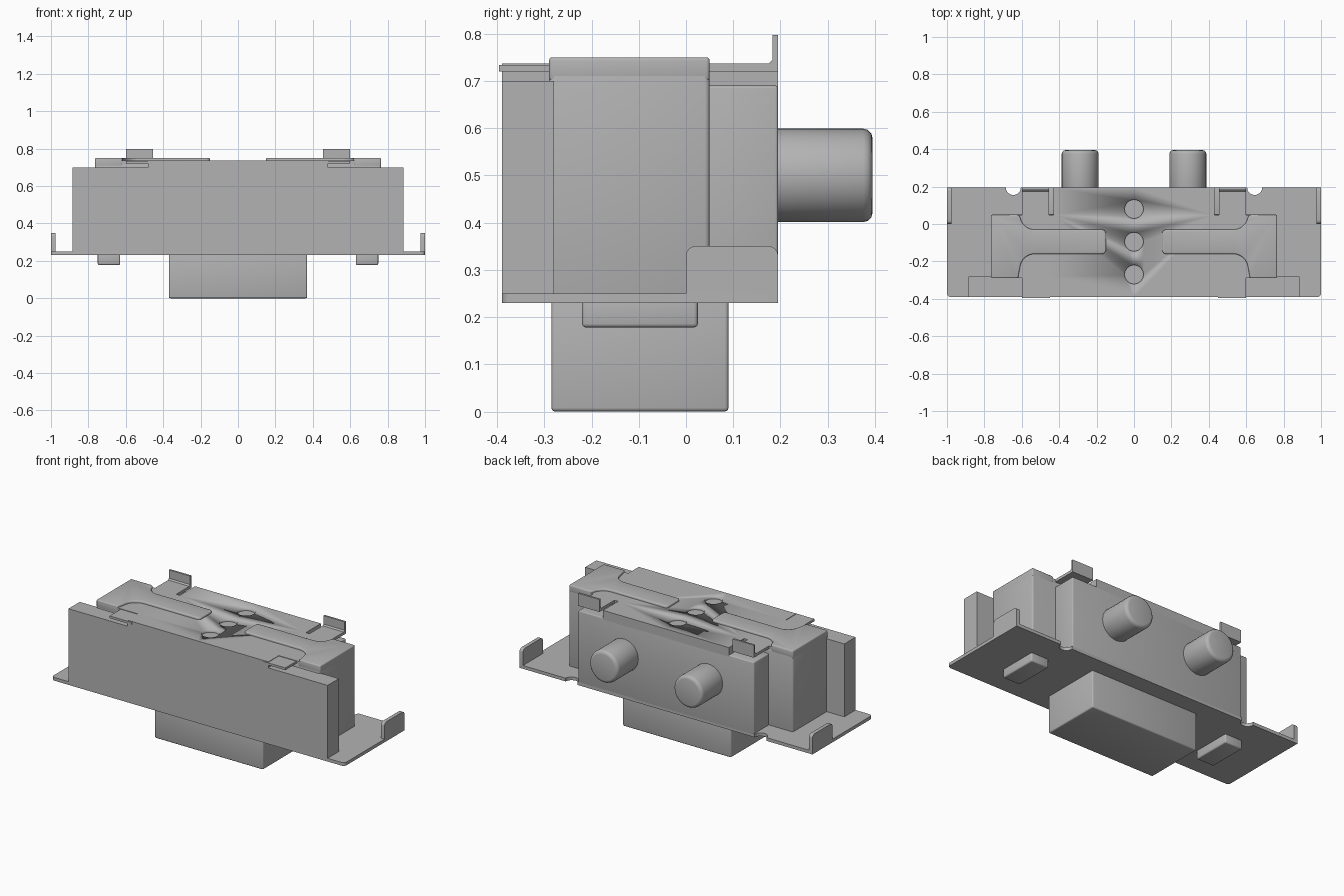
import bpy
import bmesh
from math import sin, cos, pi, radians
from mathutils import Vector

cube = bpy.data.objects.get("Cube")
if cube:
    bpy.data.objects.remove(cube, do_unlink=True)

grey = bpy.data.materials.new("plain grey")
grey.use_nodes = True
grey.diffuse_color = (0.45, 0.45, 0.45, 1)
grey.node_tree.nodes["Principled BSDF"].inputs["Base Color"].default_value = grey.diffuse_color


def arc(cx, cy, r, start, end, steps=8):
    """Points along an arc, angles in degrees."""
    angles = [radians(start + (end - start) * i / steps) for i in range(steps + 1)]
    return [(cx + r * cos(a), cy + r * sin(a)) for a in angles]


def both_sides(half):
    """Close an outline that runs from front to back on the +x side."""
    return half + [(-x, y) for x, y in reversed(half) if x > 0]


def prism(name, outline, lo, hi, axis="z", bevel=0.0, mirror=False):
    """Extrude an outline from lo to hi along an axis, rounding its sharp edges."""
    place = {"x": lambda a, b, d: (d, a, b),
             "y": lambda a, b, d: (a, d, b),
             "z": lambda a, b, d: (a, b, d)}[axis]
    bm = bmesh.new()
    face = bm.faces.new([bm.verts.new(place(a, b, lo)) for a, b in outline])
    top = bmesh.ops.extrude_face_region(bm, geom=[face])["geom"]
    moved = [v for v in top if isinstance(v, bmesh.types.BMVert)]
    bmesh.ops.translate(bm, verts=moved, vec=Vector(place(0, 0, hi - lo)))
    bmesh.ops.recalc_face_normals(bm, faces=bm.faces)
    if bevel:
        sharp = [e for e in bm.edges if e.calc_face_angle(0) > radians(40)]
        bmesh.ops.bevel(bm, geom=sharp, offset=bevel, segments=3, profile=0.5,
                        affect="EDGES", clamp_overlap=True)
    mesh = bpy.data.meshes.new(name)
    bm.to_mesh(mesh)
    bm.free()
    mesh.materials.append(grey)
    obj = bpy.data.objects.new(name, mesh)
    bpy.context.collection.objects.link(obj)
    bpy.ops.object.select_all(action="DESELECT")
    obj.select_set(True)
    bpy.context.view_layer.objects.active = obj
    bpy.ops.object.shade_smooth_by_angle(angle=radians(35))
    if mirror:
        # Mirror across the object's origin at x = 0
        obj.modifiers.new("other side", "MIRROR")
    return obj


def box(name, x0, x1, y0, y1, z0, z1, bevel=0.0, mirror=False):
    return prism(name, [(x0, y0), (x1, y0), (x1, y1), (x0, y1)], z0, z1,
                 bevel=bevel, mirror=mirror)


FRONT, BACK = -0.39, 0.195

# Mounting plate with a round notch on each side of the back edge
plate = ([(0, FRONT)] + arc(0.98, FRONT + 0.02, 0.02, -90, 0, 4)
         + [(1, BACK), (0.71, BACK)] + arc(0.645, BACK, 0.04, 0, -180, 10)
         + [(0.58, BACK), (0, BACK)])
prism("mounting_plate", both_sides(plate), 0.23, 0.25)

# Upturned end tabs
tab = ([(0, 0.23), (BACK, 0.23)] + arc(BACK - 0.02, 0.33, 0.02, 0, 90, 4)
       + arc(0.02, 0.33, 0.02, 90, 180, 4))
prism("end_tab", tab, 0.977, 1, axis="x", mirror=True)

# Stepped housing
box("front_housing", -0.885, 0.885, FRONT, -0.28, 0.24, 0.70)
box("middle_housing", -0.765, 0.765, -0.29, 0.05, 0.24, 0.72, bevel=0.01)
box("rear_housing", -0.6, 0.6, 0.03, BACK, 0.24, 0.69, bevel=0.006)

# Housing lid, cut back under the clips
lid = [(0, FRONT), (0.48, FRONT), (0.48, -0.288), (0.66, -0.288),
       (0.66, 0.048), (0.43, 0.048), (0.43, BACK), (0, BACK)]
cover = prism("housing_lid", both_sides(lid), 0.68, 0.737)

# Three shallow round holes along the centre of the lid
cutter = prism("hole_cutter", arc(0, -0.27, 0.05, 0, 352.5, 47), 0.722, 0.8)
row = cutter.modifiers.new("row", "ARRAY")
row.count = 3
row.use_relative_offset = False
row.use_constant_offset = True
row.constant_offset_displace = (0, 0.175, 0)
cutter.hide_render = True
cutter.display_type = "WIRE"
cutter.hide_set(True)
holes = cover.modifiers.new("holes", "BOOLEAN")
holes.operation = "DIFFERENCE"
holes.solver = "EXACT"
holes.object = cutter

# Raised T-shaped ribs on top
rib = ([(0.765, -0.29), (0.765, 0.05), (0.62, 0.05)]
       + arc(0.53, 0.05, 0.08, -10, -90)
       + arc(0.17, -0.05, 0.02, 90, 180, 4)
       + arc(0.17, -0.14, 0.02, 180, 270, 4)
       + arc(0.53, -0.24, 0.08, 90, 10) + [(0.62, -0.29)])
prism("top_rib", rib, 0.70, 0.75, bevel=0.007, mirror=True)

# Front clips and upturned rear clips
box("front_clip", 0.45, 0.6, -0.396, -0.28, 0.72, 0.734, mirror=True)
rear = [(0.04, 0.72), (BACK, 0.72), (BACK, 0.797), (0.183, 0.797),
        (0.183, 0.745), (0.175, 0.737), (0.04, 0.737)]
prism("rear_clip", rear, 0.455, 0.6, axis="x", mirror=True)

# Rear pegs
prism("rear_peg", arc(0.288, 0.5, 0.099, 0, 348.75, 31), 0.15, 0.395,
      axis="y", bevel=0.02, mirror=True)

# Lower block and feet
box("lower_block", -0.37, 0.37, -0.285, 0.09, 0, 0.24, bevel=0.008)
box("foot", 0.63, 0.75, -0.22, 0.025, 0.178, 0.245, bevel=0.008, mirror=True)
